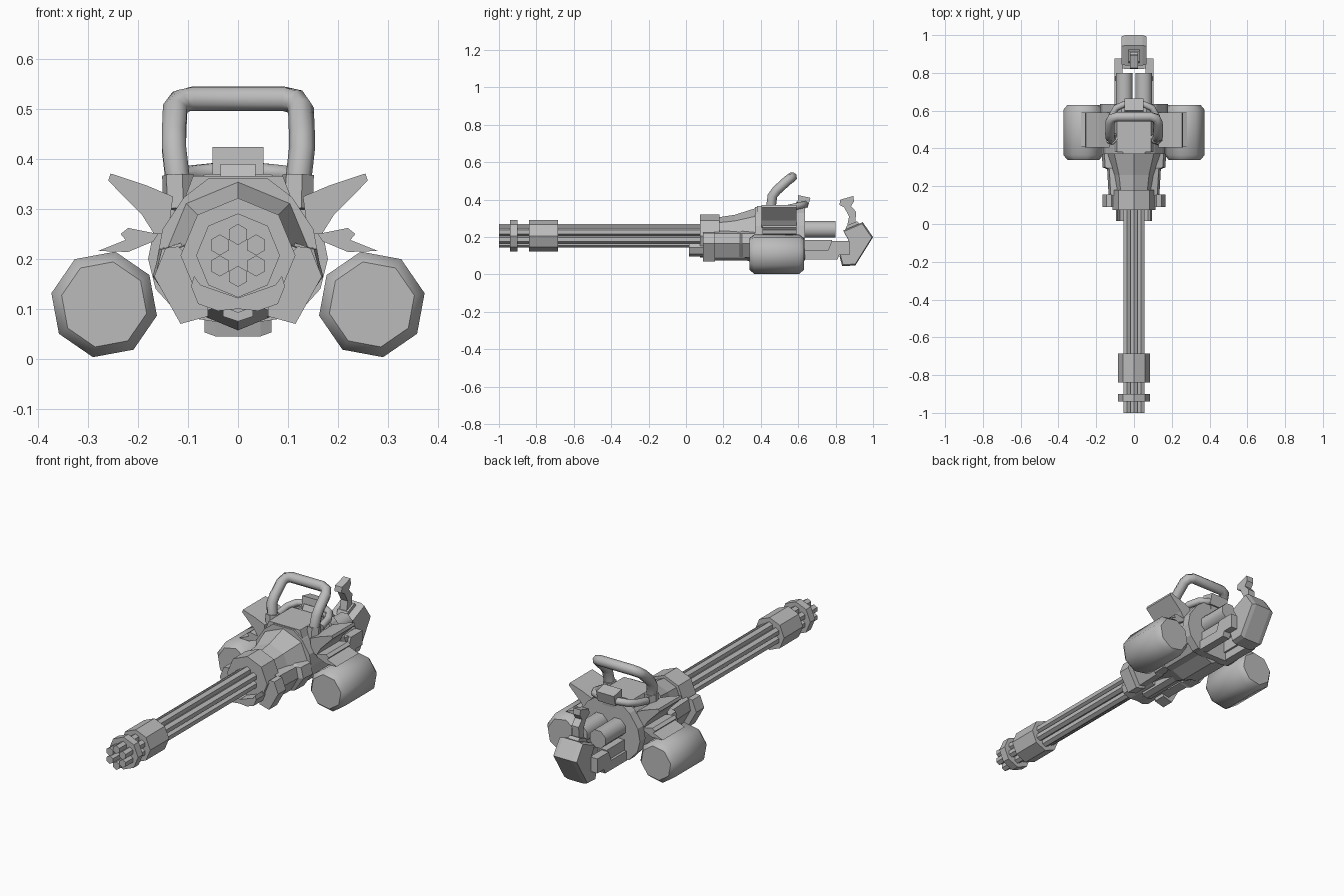
import bpy, bmesh, math
from mathutils import Vector

if "Cube" in bpy.data.objects:
    bpy.data.objects.remove(bpy.data.objects["Cube"])

metal = bpy.data.materials.new("grey metal")
metal.use_nodes = True
GREY = (0.5, 0.5, 0.5, 1)
metal.diffuse_color = GREY
metal.node_tree.nodes["Principled BSDF"].inputs["Base Color"].default_value = GREY
AXIS_Z = 0.207


def finish(name, bm, smooth=None):
    bmesh.ops.recalc_face_normals(bm, faces=bm.faces)
    me = bpy.data.meshes.new(name)
    bm.to_mesh(me)
    bm.free()
    ob = bpy.data.objects.new(name, me)
    bpy.context.collection.objects.link(ob)
    me.materials.append(metal)
    if smooth:
        bpy.ops.object.select_all(action='DESELECT')
        ob.select_set(True)
        bpy.context.view_layer.objects.active = ob
        bpy.ops.object.shade_smooth_by_angle(angle=math.radians(smooth))
    return ob


def loft(name, rings, smooth=None):
    """Skin a list of equally long point rings and cap both ends."""
    bm = bmesh.new()
    loops = [[bm.verts.new(p) for p in ring] for ring in rings]
    n = len(loops[0])
    for a, b in zip(loops, loops[1:]):
        for i in range(n):
            j = (i + 1) % n
            bm.faces.new((a[i], a[j], b[j], b[i]))
    bm.faces.new(loops[0])
    bm.faces.new(loops[-1])
    return finish(name, bm, smooth)


def turned(name, profile, x=0, z=AXIS_Z, sides=8, phase=90, smooth=None):
    """Round part along y from (y, radius) pairs."""
    ang = [math.radians(phase + 360 * i / sides) for i in range(sides)]
    return loft(name, [[(x + r * math.cos(a), y, z + r * math.sin(a)) for a in ang]
                       for y, r in profile], smooth)


def plate_y(name, pts, y0, y1):
    """Extrude an (x, z) outline along y."""
    return loft(name, [[(x, y, z) for x, z in pts] for y in (y0, y1)])


def plate_x(name, pts, x0, x1):
    """Extrude a (y, z) outline along x."""
    return loft(name, [[(x, y, z) for y, z in pts] for x in (x0, x1)])


def box(name, x, y, z):
    return plate_x(name, [(y[0], z[0]), (y[1], z[0]), (y[1], z[1]), (y[0], z[1])], *x)


def tube(name, path, r, sides=8):
    """Sweep a round section along a path, mitred at each bend."""
    pts = [Vector(p) for p in path]
    rings, ref = [], None
    for i, p in enumerate(pts):
        t = (pts[min(i + 1, len(pts) - 1)] - pts[max(i - 1, 0)]).normalized()
        ref = t.orthogonal() if ref is None else ref - t * ref.dot(t)
        ref.normalize()
        side = t.cross(ref)
        rings.append([p + r * (math.cos(a) * ref + math.sin(a) * side)
                      for a in (2 * math.pi * k / sides for k in range(sides))])
    return loft(name, rings, 50)


def both(pts):
    """Complete a right half outline with its mirrored left half."""
    return pts + [(-x, z) for x, z in reversed(pts) if abs(x) > 1e-6]


# Barrel cluster and its clamps
for i in range(6):
    a = math.radians(90 + 60 * i)
    turned(f"barrel_{i + 1}", [(-1, 0.021), (0.2, 0.021)], 0.042 * math.cos(a),
           AXIS_Z + 0.042 * math.sin(a), 6)
turned("muzzle_clamp", [(-0.94, 0.084), (-0.9, 0.084)])
turned("barrel_sleeve", [(-0.84, 0.084), (-0.685, 0.084)])

# Receiver: front collar, neck, cone
turned("front_collar", [(0.075, 0.115), (0.18, 0.115)])
turned("neck", [(0.17, 0.1), (0.27, 0.1)])
turned("receiver_cone", [(0.18, 0.1), (0.26, 0.112), (0.38, 0.15), (0.6, 0.15)])

# Main body and rear flange
body = both([(0.065, 0.37), (0.12, 0.33), (0.168, 0.262), (0.18, 0.2),
             (0.165, 0.14), (0.115, 0.085), (0.05, 0.075)])
plate_y("body", [(x * 0.9, AXIS_Z + (z - AXIS_Z) * 0.95) for x, z in body], 0.37, 0.6)
plate_y("rear_flange", body, 0.59, 0.635)
plate_y("top_cover", both([(0.09, 0.366), (0.115, 0.3)]), 0.38, 0.57)

# Guard under the barrels
plate_y("barrel_guard", both([(0, 0.122), (0.075, 0.148), (0.088, 0.166), (0.094, 0.145),
                              (0.08, 0.11), (0.04, 0.096), (0, 0.1)]), 0.015, 0.2)
plate_y("lower_spine", both([(0.03, 0.15), (0.03, 0.085), (0, 0.075)]), 0.1, 0.4)

for s, side in ((1, "left"), (-1, "right")):
    def m(pts):
        return [(s * x, z) for x, z in pts]

    # Front bracket and side rail
    plate_y(side + "_bracket", m([(0.12, 0.225), (0.145, 0.222), (0.168, 0.165), (0.115, 0.07),
                                  (0.06, 0.085), (0.06, 0.11), (0.09, 0.15), (0.1, 0.205)]), 0.09, 0.155)
    rail = [(0.1, 0.235), (0.145, 0.22), (0.158, 0.165), (0.11, 0.09), (0.06, 0.1)]
    loft(side + "_rail", [[(s * x * k, y, z) for x, z in rail]
                          for y, k in ((0.15, 0.85), (0.29, 0.9), (0.3, 1.05), (0.37, 1.08))])

    # Ammunition drum with bevelled ends
    turned(side + "_drum", [(0.34, 0.087), (0.365, 0.108), (0.605, 0.108), (0.63, 0.087)],
           s * 0.268, 0.109, 8, 90 - s * 168, 50)

    # Upper wing and lower fin
    plate_y(side + "_wing", m([(0.13, 0.325), (0.185, 0.348), (0.255, 0.371), (0.26, 0.357),
                               (0.192, 0.288), (0.168, 0.25), (0.14, 0.25)]), 0.405, 0.59)
    plate_y(side + "_fin", m([(0.16, 0.25), (0.22, 0.262), (0.235, 0.25), (0.225, 0.238),
                              (0.28, 0.216), (0.22, 0.214), (0.17, 0.235)]), 0.41, 0.59)

    # Handle socket
    tube(side + "_handle_socket", [(s * 0.118, 0.45, 0.3), (s * 0.12, 0.455, 0.368)], 0.033, 6)

    # Rear cylinder and grip arm
    turned(side + "_rear_cylinder", [(0.6, 0.048), (0.8, 0.048)], s * 0.052, 0.241, 8, 22.5, 50)
    plate_x(side + "_grip_arm", [(0.6, 0.08), (0.81, 0.08), (0.82, 0.105), (0.875, 0.105), (0.875, 0.18),
                                 (0.78, 0.18), (0.76, 0.13), (0.6, 0.13)], s * 0.06, s * 0.103)
    box(side + "_arm_top", (s * 0.05, s * 0.09), (0.6, 0.78), (0.12, 0.185))

# Carry handle
half = [(0.12, 0.453, 0.35), (0.128, 0.462, 0.42), (0.128, 0.485, 0.45), (0.126, 0.54, 0.5),
        (0.115, 0.56, 0.515), (0.09, 0.568, 0.521)]
tube("carry_handle", half + [(-x, y, z) for x, y, z in reversed(half)], 0.026)

# Hose and sight block on top
hose = [(0.125, 0.5, 0.345), (0.12, 0.57, 0.36), (0.095, 0.615, 0.37), (0.05, 0.635, 0.375)]
tube("top_hose", hose + [(-x, y, z) for x, y, z in reversed(hose)], 0.018)
plate_x("sight_block", [(0.595, 0.37), (0.6, 0.424), (0.665, 0.41), (0.65, 0.355)], -0.051, 0.051)
plate_x("sight_mount", [(0.56, 0.33), (0.59, 0.39), (0.64, 0.37), (0.63, 0.3)], -0.035, 0.035)

# Rear grip housing, narrowing towards its sides
outline = [(0.82, 0.1), (0.835, 0.045), (0.905, 0.048), (1.0, 0.2), (0.945, 0.28), (0.84, 0.235), (0.865, 0.19),
           (0.865, 0.105)]
cy, cz = 0.9, 0.16
loft("grip_housing", [[(x, cy + (y - cy) * k, cz + (z - cz) * k) for y, z in outline]
                      for x, k in ((-0.067, 0.93), (-0.045, 1), (0.045, 1), (0.067, 0.93))])

# Trigger lever
plate_x("lever_base", [(0.85, 0.235), (0.86, 0.262), (0.915, 0.285), (0.93, 0.265)], -0.03, 0.03)
plate_x("trigger_lever", [(0.862, 0.26), (0.872, 0.31), (0.845, 0.36), (0.82, 0.372), (0.825, 0.4),
                          (0.895, 0.42), (0.898, 0.39), (0.882, 0.365), (0.91, 0.335), (0.905, 0.28)],
        -0.02, 0.02)
